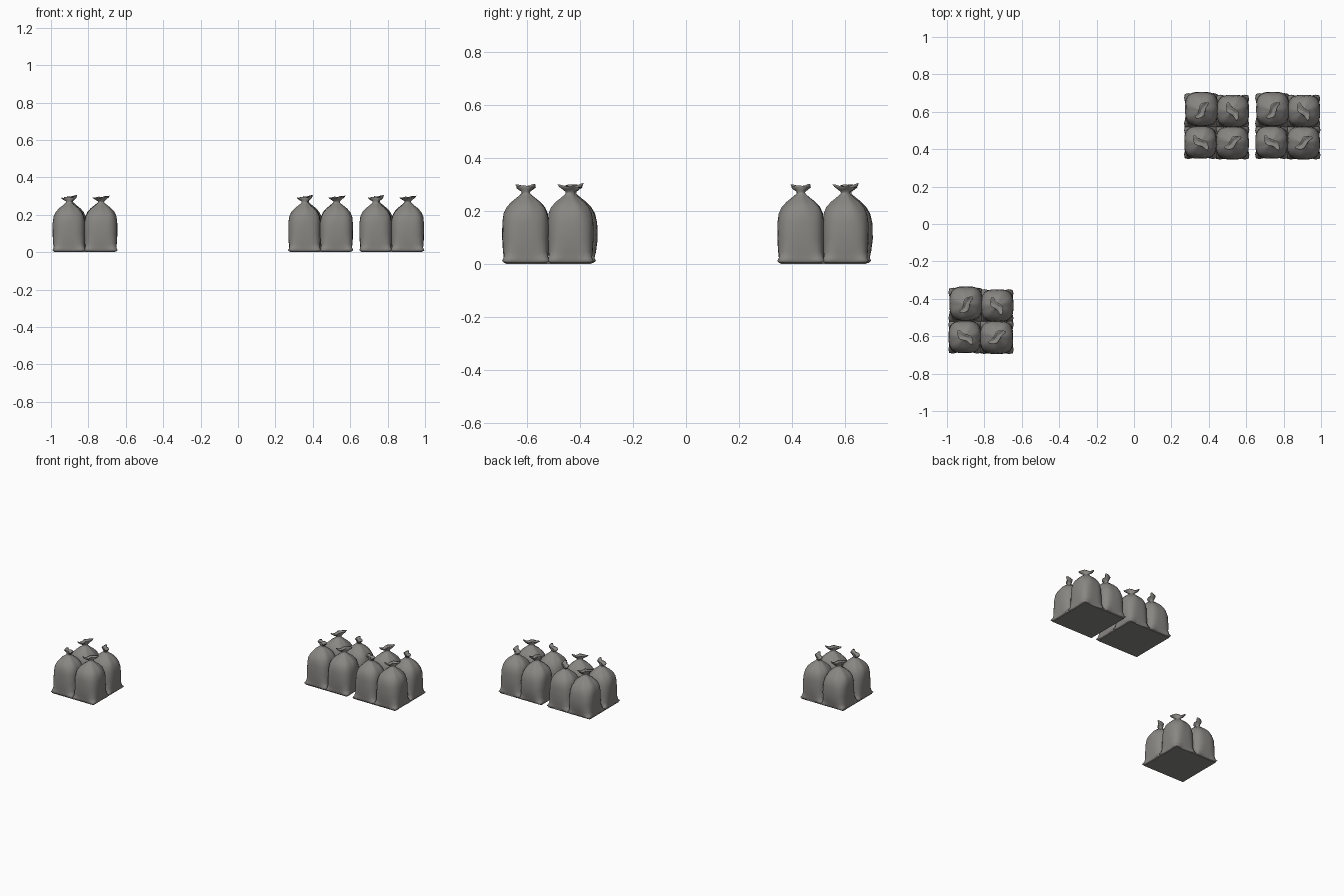
import bpy, bmesh, math

if "Cube" in bpy.data.objects:
    bpy.data.objects.remove(bpy.data.objects["Cube"])

mat = bpy.data.materials.new("grey sackcloth")
mat.diffuse_color = (0.25, 0.242, 0.228, 1)
mat.use_nodes = True
mat.node_tree.nodes["Principled BSDF"].inputs["Base Color"].default_value = mat.diffuse_color

# Sack body rings: height, half width, squareness, corner point length
BODY = [(0.004, 0.080, 6, 0.010), (0.011, 0.083, 6, 0.018), (0.022, 0.083, 5, 0.008),
        (0.045, 0.086, 4, 0.0), (0.095, 0.088, 3.3, 0.0), (0.155, 0.088, 2.9, 0.0),
        (0.190, 0.083, 2.6, 0.0), (0.214, 0.072, 2.4, 0.0), (0.234, 0.054, 2.2, 0.0),
        (0.249, 0.035, 2, 0.0), (0.259, 0.023, 2, 0.0)]
# Tied neck and frill rings: height, long half width, short half width
FRILL = [(0.266, 0.018, 0.014), (0.272, 0.019, 0.013), (0.281, 0.032, 0.016),
         (0.291, 0.049, 0.019), (0.297, 0.054, 0.019), (0.295, 0.044, 0.012),
         (0.283, 0.018, 0.005)]
SEG = 40


def make_sack(name, loc, size, lean, neck, angle, rise):
    """One tied sack: square pointed base, domed shoulders, pinched neck, flat frill."""
    bm = bmesh.new()
    rings = []
    sx, sy = size
    for z, w, n, spike in BODY:
        t = max(0, (z - 0.155) / 0.11)          # shift towards the neck
        bulge = math.sin(math.pi * min(1, z / 0.22))
        ring = []
        for i in range(SEG):
            a = 2 * math.pi * i / SEG
            c, s = math.cos(a), math.sin(a)
            r = w / (abs(c) ** n + abs(s) ** n) ** (1 / n)
            r += spike * abs(math.sin(2 * a)) ** 8
            r *= 1 + 0.05 * t * math.sin(7 * a + angle)   # gathered folds
            ring.append(bm.verts.new((r * c * sx + neck[0] * t + lean[0] * bulge,
                                      r * s * sy + neck[1] * t + lean[1] * bulge, z)))
        rings.append(ring)
    ca, sa = math.cos(angle), math.sin(angle)
    for z, l, w in FRILL:
        ring = []
        open_ = max(0, (z - 0.272) / 0.025)
        for i in range(SEG):
            a = 2 * math.pi * i / SEG
            # keep point order matching the body rings
            u = l * math.cos(a - angle)
            v = w * math.sin(a - angle) + 0.007 * open_ * math.sin(u * 75)
            ring.append(bm.verts.new((neck[0] + u * ca - v * sa, neck[1] + u * sa + v * ca,
                                      z + open_ * (u * 0.09 + rise + 0.003 * math.cos(u * 110)))))
        rings.append(ring)
    for r0, r1 in zip(rings, rings[1:]):
        for i in range(SEG):
            j = (i + 1) % SEG
            bm.faces.new((r0[i], r0[j], r1[j], r1[i]))
    bm.faces.new(rings[-1])
    bm.faces.new(rings[0][::-1])
    bmesh.ops.recalc_face_normals(bm, faces=bm.faces)
    me = bpy.data.meshes.new(name)
    bm.to_mesh(me)
    bm.free()
    me.materials.append(mat)
    for p in me.polygons:
        p.use_smooth = True
    ob = bpy.data.objects.new(name, me)
    ob.location = loc
    bpy.context.collection.objects.link(ob)
    return ob


# Offset in bundle, size, bulge direction, neck offset, frill direction, frill lift
SACKS = [
    ("front_left_sack", (-0.083, -0.084), (0.98, 0.98), (-0.002, 0.0), (0.0, -0.002), -38, -0.004),
    ("front_right_sack", (0.086, -0.084), (1.0, 1.0), (0.0, -0.003), (0.002, -0.001), 40, -0.003),
    ("back_left_sack", (-0.082, 0.084), (1.0, 1.03), (0.004, 0.012), (0.006, 0.004), 58, 0.0),
    ("back_right_sack", (0.086, 0.082), (0.98, 0.98), (0.003, 0.002), (0.0, 0.0), -55, -0.004),
]

# Three bundles of four sacks, each on a shared flat base
for b, (cx, cy) in enumerate([(-0.82, -0.52), (0.44, 0.52), (0.82, 0.52)], 1):
    for name, off, size, lean, neck, ang, rise in SACKS:
        make_sack(f"{name}_{b}", (cx + off[0], cy + off[1], 0), size, lean, neck,
                  math.radians(ang), rise)
    bpy.ops.mesh.primitive_cube_add(size=1, location=(cx, cy, 0.007))
    base = bpy.context.object
    base.name = f"bundle_base_{b}"
    base.scale = (0.325, 0.325, 0.014)
    base.data.materials.append(mat)
